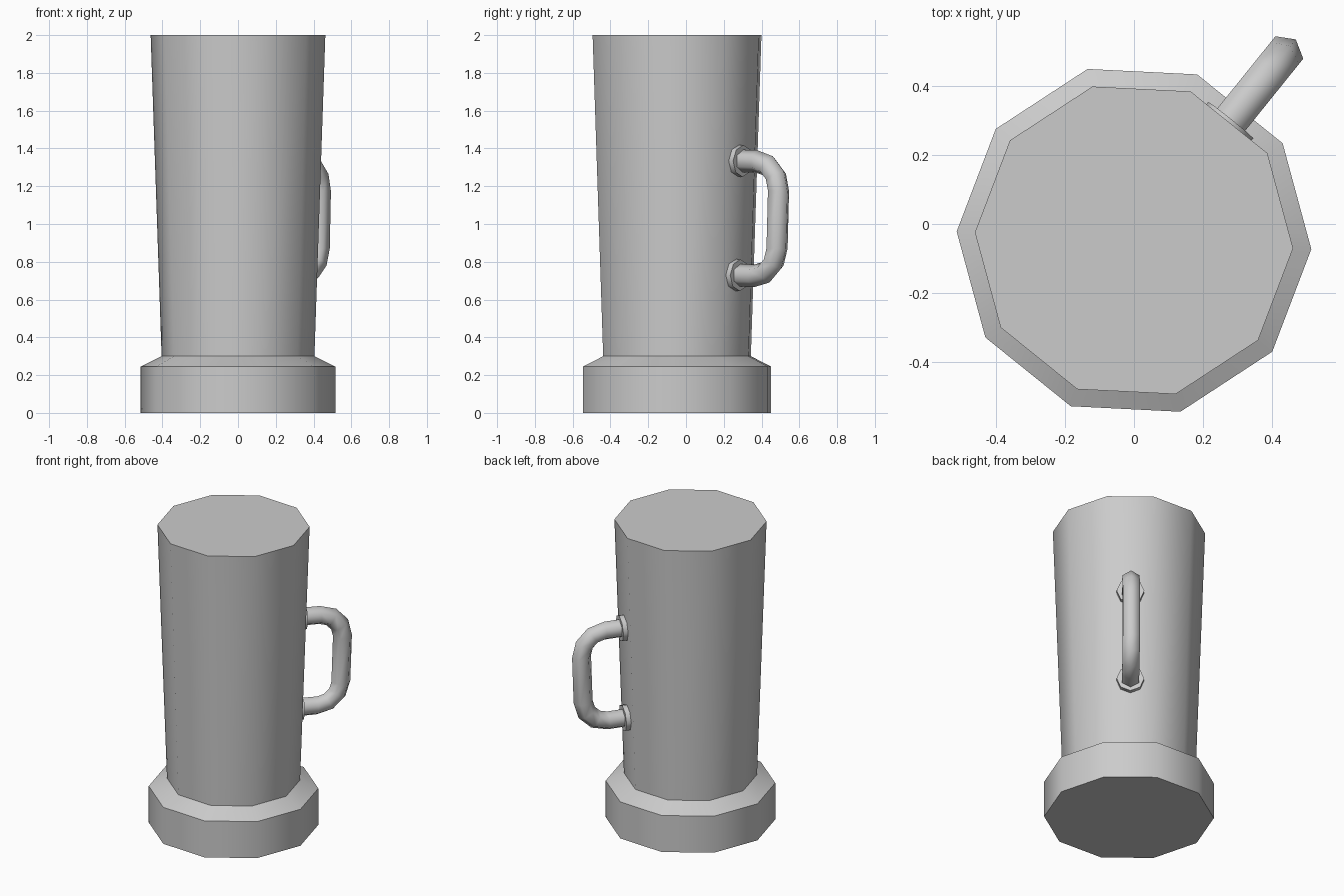
import bpy, bmesh
from math import pi, sin, cos, radians
from mathutils import Vector

if "Cube" in bpy.data.objects:
    bpy.data.objects.remove(bpy.data.objects["Cube"])

CY = -0.0475              # body axis offset
START = radians(-2.85)    # angle of first body corner
R_LOW, R_TOP, Z_LOW, Z_TOP = 0.405, 0.463, 0.3, 2.0


def loft(name, rings, smooth_angle):
    """Skin a list of closed rings and cap both ends."""
    bm = bmesh.new()
    vs = [[bm.verts.new(p) for p in ring] for ring in rings]
    n = len(vs[0])
    for a, b in zip(vs, vs[1:]):
        for i in range(n):
            j = (i + 1) % n
            bm.faces.new((a[i], a[j], b[j], b[i]))
    bm.faces.new(vs[0][::-1])
    bm.faces.new(vs[-1])
    bmesh.ops.recalc_face_normals(bm, faces=bm.faces)
    me = bpy.data.meshes.new(name)
    bm.to_mesh(me)
    bm.free()
    ob = bpy.data.objects.new(name, me)
    bpy.context.collection.objects.link(ob)
    bpy.ops.object.select_all(action='DESELECT')
    ob.select_set(True)
    bpy.context.view_layer.objects.active = ob
    bpy.ops.object.shade_smooth_by_angle(angle=radians(smooth_angle))
    return ob


def ring(center, a, b, radius, sides, start=0.0):
    return [center + radius * (a * cos(start + 2 * pi * i / sides) + b * sin(start + 2 * pi * i / sides))
            for i in range(sides)]


# ten-sided tapered body with chamfered foot
X, Y = Vector((1, 0, 0)), Vector((0, 1, 0))
profile = [(0.516, 0), (0.516, 0.245), (R_LOW, Z_LOW), (R_TOP, Z_TOP)]
loft("tapered_body", [ring(Vector((0, CY, z)), X, Y, r, 10, START) for r, z in profile], 50)

# local frame on the tilted body face that carries the handle
ang = START + radians(54)
radial = Vector((cos(ang), sin(ang), 0))
slope = (R_TOP - R_LOW) * cos(pi / 10) / (Z_TOP - Z_LOW)
up = (radial * slope + Vector((0, 0, 1))).normalized()
out = (radial - Vector((0, 0, slope))).normalized()
side = up.cross(out)
origin = Vector((0, CY, Z_LOW)) + radial * R_LOW * cos(pi / 10)
Z_LO, Z_HI = 0.43, 1.035   # mount positions along the face


def on_face(o, u):
    return origin + out * o + up * u


# eight-sided mounting flanges
for label, u in (("lower", Z_LO), ("upper", Z_HI)):
    loft(label + "_handle_flange",
         [ring(on_face(o, u), side, up, 0.084, 8) for o in (-0.01, 0.03)], 40 + 8)

# hexagonal tube handle with rounded corners
REACH, BEND, STEPS = 0.276, 0.15, 3
path = [(-0.01, Z_LO, 0)]
for k in range(STEPS + 1):
    t = k * pi / 2 / STEPS
    path.append((REACH - BEND + BEND * sin(t), Z_LO + BEND - BEND * cos(t), t))
path += [(o, Z_LO + Z_HI - u, pi - t) for o, u, t in reversed(path)]
rings = []
for o, u, t in path:
    normal = out * sin(t) - up * cos(t)
    rings.append(ring(on_face(o, u), normal, side, 0.06, 6))
loft("handle", rings, 65)
